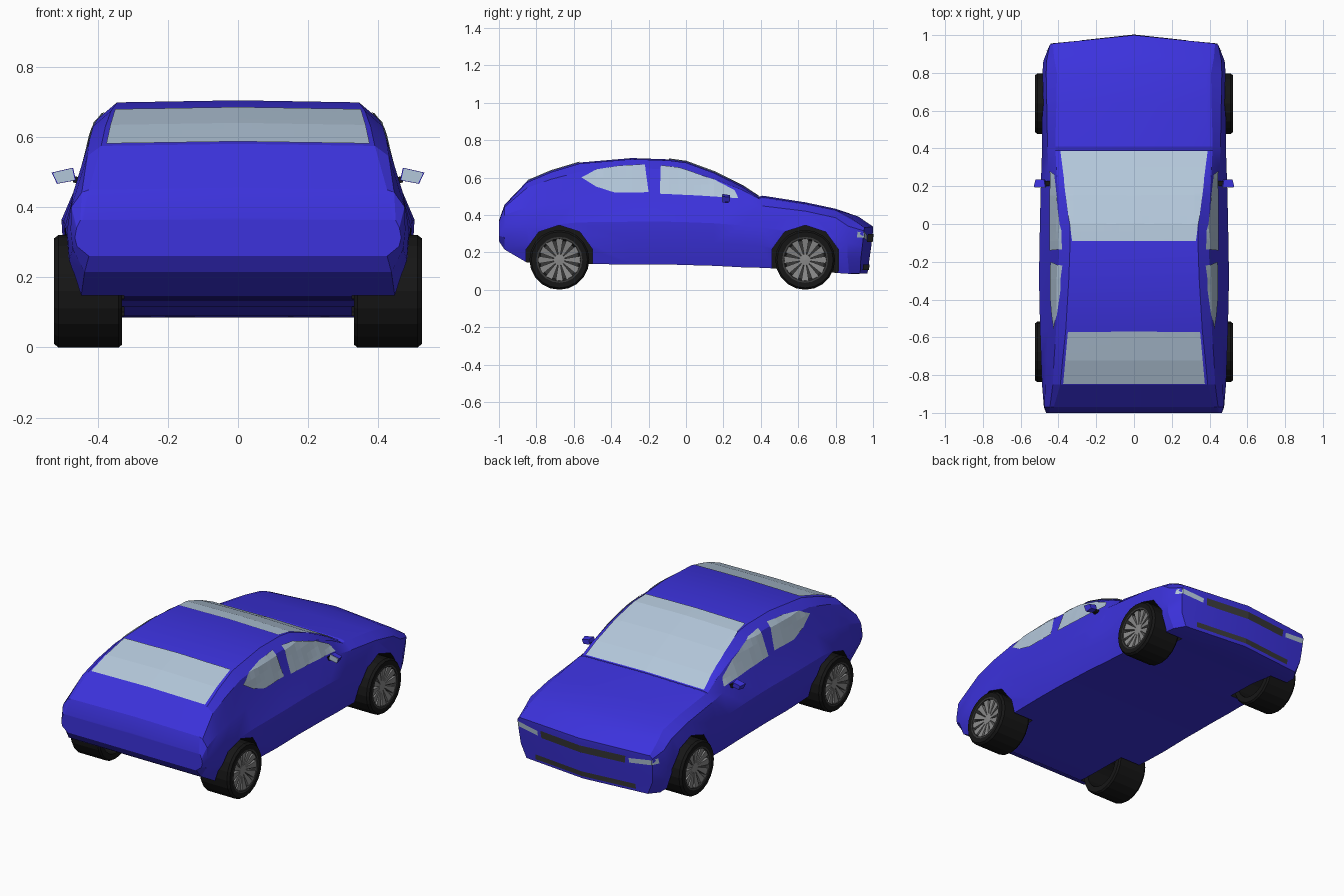
import bpy, bmesh
from math import sin, cos, pi
from mathutils import Vector
from mathutils.bvhtree import BVHTree

if "Cube" in bpy.data.objects:
    bpy.data.objects.remove(bpy.data.objects["Cube"])


def material(name, rgb):
    m = bpy.data.materials.new(name)
    m.diffuse_color = (*rgb, 1)
    m.use_nodes = True
    m.node_tree.nodes["Principled BSDF"].inputs["Base Color"].default_value = m.diffuse_color
    return m


PAINT = material("blue_paint", (0.045, 0.032, 0.72))
BLACK = material("black_rubber", (0.008, 0.008, 0.008))
DARK = material("dark_trim", (0.04, 0.04, 0.04))
GLASS = material("pale_glass", (0.45, 0.57, 0.70))
METAL = material("wheel_metal", (0.25, 0.25, 0.25))


def finish(bm, name, mat):
    me = bpy.data.meshes.new(name)
    bm.to_mesh(me)
    me.materials.append(mat)
    ob = bpy.data.objects.new(name, me)
    bpy.context.collection.objects.link(ob)
    return ob


def prism(name, low, high, mat):
    """Solid between two matching outlines of 3D points."""
    bm = bmesh.new()
    a, b = [[bm.verts.new(p) for p in loop] for loop in (low, high)]
    bm.faces.new(a)
    bm.faces.new(b)
    for i in range(len(a)):
        j = (i + 1) % len(a)
        bm.faces.new((a[i], a[j], b[j], b[i]))
    bmesh.ops.recalc_face_normals(bm, faces=bm.faces)
    return finish(bm, name, mat)


def lathe(name, profile, s, cy, cz, sides, mat):
    """Spin (x, radius) points about a wheel axle."""
    bm = bmesh.new()
    rings = [[bm.verts.new((s * x, cy + r * cos(2 * pi * k / sides), cz + r * sin(2 * pi * k / sides)))
              for k in range(sides)] for x, r in profile]
    for a, b in zip(rings, rings[1:]):
        for k in range(sides):
            j = (k + 1) % sides
            bm.faces.new((a[k], a[j], b[j], b[k]))
    bmesh.ops.remove_doubles(bm, verts=bm.verts, dist=1e-5)
    bmesh.ops.recalc_face_normals(bm, faces=bm.faces)
    return finish(bm, name, mat)


# body stations: y, floor z, side x, belt x, belt z, top edge x, top z
STATIONS = [
    (-1.00, .26, .465, .46, .34, .44, .37), (-.97, .215, .477, .475, .40, .425, .455),
    (-.85, .145, .487, .470, .44, .39, .58), (-.72, .14, .492, .462, .46, .378, .635),
    (-.57, .138, .497, .453, .48, .362, .68), (-.29, .135, .503, .45, .487, .345, .704),
    (-.09, .135, .50, .45, .487, .338, .697), (0, .132, .498, .45, .485, .34, .685),
    (.15, .128, .495, .452, .478, .358, .63), (.30, .12, .49, .455, .465, .38, .556),
    (.39, .118, .487, .457, .45, .393, .497), (.41, .116, .487, .458, .448, .393, .503),
    (.64, .11, .487, .462, .42, .385, .467), (.80, .09, .485, .465, .385, .38, .433),
    (.92, .085, .48, .462, .34, .40, .392), (1.0, .088, .44, .445, .315, .42, .338)]


def section(y, zb, xs, xb, zt, xt, top):
    bulge = .14 * (top - zt)
    pts = [(0, zb), (xs - .04, zb), (xs - .006, zb + .35 * (zt - zb)), (xs, zb + .65 * (zt - zb)),
           (xb, zt), (xb + .75 * (xt - xb) + bulge, zt + .75 * (top - zt)), (xt, top - .006), (0, top)]
    bow = .05 if y > .9 else 0
    rake = .14 if y > .99 else 0
    return [Vector((x, y - bow * (x / .45) ** 2 - rake * max(0, .3 - z), z)) for x, z in pts]


# body shell: half loft, capped and mirrored
bm = bmesh.new()
rings = [[bm.verts.new(p) for p in section(*st)] for st in STATIONS]
for a, b in zip(rings, rings[1:]):
    for i in range(7):
        bm.faces.new((a[i], a[i + 1], b[i + 1], b[i]))
for ring, y, rake in ((rings[0], -1, 0), (rings[-1], 1, .14)):
    mid = [ring[0]] + [bm.verts.new((0, y - rake * max(0, .3 - v.co.z), v.co.z)) for v in ring[2:6]] + [ring[7]]
    edge = [ring[1]] + ring[2:6] + [ring[6]]
    for i in range(5):
        bm.faces.new((mid[i], edge[i], edge[i + 1], mid[i + 1]))
bmesh.ops.mirror(bm, geom=bm.verts[:] + bm.edges[:] + bm.faces[:], axis='X', merge_dist=1e-4)
bmesh.ops.remove_doubles(bm, verts=bm.verts, dist=1e-4)
bmesh.ops.recalc_face_normals(bm, faces=bm.faces)
shell = BVHTree.FromBMesh(bm)
body = finish(bm, "body", PAINT)

# wheel arches cut into the body
AXLES = {"rear": -.677, "front": .637}
for where, cy in AXLES.items():
    for s in (-1, 1):
        loops = [[(s * x, cy + .187 * cos(pi * k / 5 + pi / 10), .158 + .187 * sin(pi * k / 5 + pi / 10))
                  for k in range(10)] for x in (.325, .6)]
        cutter = prism("arch_cutter", *loops, BLACK)
        cutter.hide_render = True
        mod = body.modifiers.new("arch", 'BOOLEAN')
        mod.operation, mod.object, mod.solver = 'DIFFERENCE', cutter, 'EXACT'
        mod.material_mode = 'TRANSFER'
        bpy.context.view_layer.objects.active = body
        bpy.ops.object.modifier_apply(modifier=mod.name)
        bpy.data.objects.remove(cutter)
body.select_set(True)
bpy.ops.object.shade_smooth_by_angle(angle=.35)


def panel(name, outline, axis, sign, mat, step=.04, gap=.005):
    """Flat outline cast onto the body along an axis, so it follows the surface."""
    u, v = [i for i in range(3) if i != axis]
    bm = bmesh.new()
    verts = []
    for p in outline:
        co = [0, 0, 0]
        co[u], co[v] = p
        co[axis] = 2 * sign
        verts.append(bm.verts.new(co))
    bm.faces.new(verts)
    for ax in (u, v):
        n = Vector((0, 0, 0))
        n[ax] = 1
        cuts = [k * step for k in range(-25, 26)] + ([st[0] for st in STATIONS] if ax == 1 else [])
        for c in cuts:
            bmesh.ops.bisect_plane(bm, geom=bm.verts[:] + bm.edges[:] + bm.faces[:], plane_co=n * c, plane_no=n)
    d = Vector((0, 0, 0))
    d[axis] = -sign
    for vert in bm.verts:
        hit, nor, _, _ = shell.ray_cast(vert.co, d)
        if hit is None:
            flat = vert.co.copy()
            flat[axis] = .9 * sign
            hit, nor, _, _ = shell.find_nearest(flat)
        vert.co = hit + nor * gap
    bm.normal_update()
    for f in bm.faces:
        if f.normal[axis] * sign < 0:
            f.normal_flip()
    return finish(bm, name, mat)


# windscreen and rear window
panel("windscreen", [(-.39, .385), (.39, .385), (.328, -.09), (-.328, -.09)], 2, 1, GLASS)
panel("rear_window", [(-.35, -.57), (.35, -.57), (.375, -.845), (-.375, -.845)], 2, 1, GLASS)

# side windows
REAR_PANE = [(-.56, .60), (-.48, .64), (-.355, .66), (-.22, .667), (-.20, .52), (-.38, .518), (-.48, .55)]
FRONT_PANE = [(-.135, .662), (-.035, .65), (.15, .588), (.26, .53), (.28, .487), (.07, .502), (-.14, .512)]
for s, side in ((-1, "left"), (1, "right")):
    panel(f"rear_side_window_{side}", REAR_PANE, 0, s, GLASS)
    panel(f"front_side_window_{side}", FRONT_PANE, 0, s, GLASS)
    panel(f"headlight_{side}", [(s * .30, .262), (s * .46, .28), (s * .455, .31), (s * .30, .29)], 1, 1, GLASS)

    # door mirror: housing, rear-facing glass, stem
    shape = [(.462, .476), (.516, .466), (.531, .498), (.470, .512)]
    cx, cz = .495, .488
    small = [(cx + .75 * (x - cx), cz + .75 * (z - cz)) for x, z in shape]
    prism(f"mirror_housing_{side}", [(s * x, .195, z) for x, z in shape], [(s * x, .235, z) for x, z in small], PAINT)
    inner = [(cx + .9 * (x - cx), cz + .9 * (z - cz)) for x, z in shape]
    prism(f"mirror_glass_{side}", [(s * x, .192, z) for x, z in inner], [(s * x, .2, z) for x, z in inner], GLASS)
    stem = [(.435, .462), (.47, .47), (.47, .488), (.435, .482)]
    prism(f"mirror_stem_{side}", [(s * x, .20, z) for x, z in stem], [(s * x, .228, z) for x, z in stem], BLACK)

# grille and lower intake
panel("grille", [(-.275, .255), (.275, .255), (.28, .298), (-.28, .298)], 1, 1, DARK)
panel("lower_intake", [(-.33, .105), (.33, .105), (.33, .135), (-.33, .135)], 1, 1, DARK)

# wheels: tyre, rim with dish, twelve spokes
for where, cy in AXLES.items():
    for s, side in ((-1, "left"), (1, "right")):
        tag = f"{where}_{side}"
        lathe("tyre_" + tag, [(.33, .12), (.33, .152), (.34, .16), (.512, .16), (.525, .15), (.523, .12), (.33, .12)],
              s, cy, .16, 20, BLACK)
        lathe("rim_" + tag, [(.524, .123), (.524, .113), (.485, .105), (.485, 0)], s, cy, .16, 20, DARK)
        lathe("hub_" + tag, [(.48, .035), (.506, .03), (.508, 0)], s, cy, .16, 12, METAL)
        for k in range(12):
            t = 2 * pi * k / 12
            r, q = Vector((0, cos(t), sin(t))), Vector((0, -sin(t), cos(t)))
            c = Vector((0, cy, .16))
            spoke = [(.02, -.005, .504), (.118, -.021, .52), (.118, .021, .52), (.02, .005, .504)]
            loops = [[c + r * a + q * b + Vector((s * (x - d), 0, 0)) for a, b, x in spoke] for d in (0, .025)]
            prism(f"spoke_{tag}_{k}", *loops, METAL)
